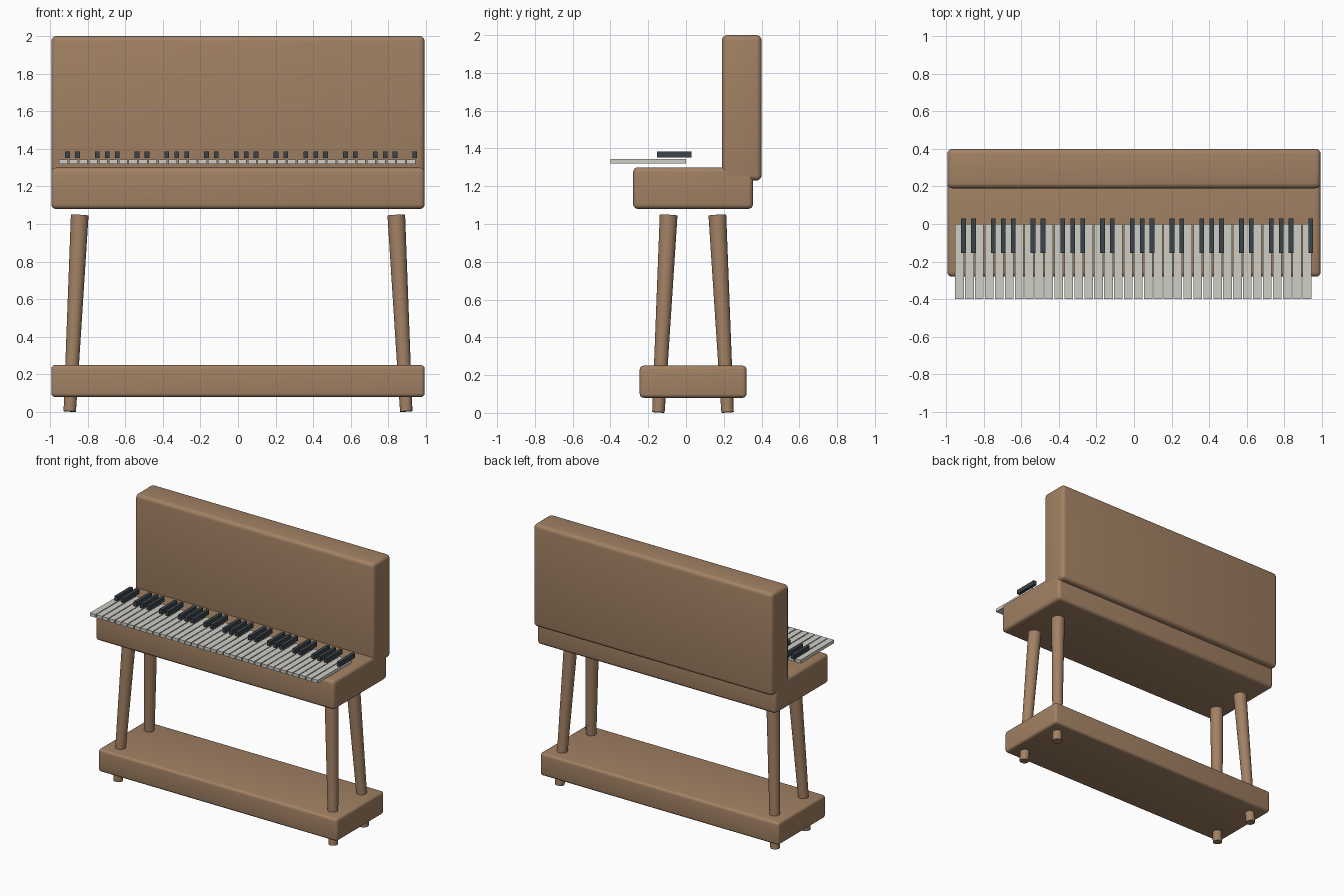
import bpy, bmesh, math
from mathutils import Vector, Matrix

if "Cube" in bpy.data.objects:
    bpy.data.objects.remove(bpy.data.objects["Cube"], do_unlink=True)


def material(name, rgb):
    m = bpy.data.materials.new(name)
    m.use_nodes = True
    m.diffuse_color = (*rgb, 1)
    m.node_tree.nodes["Principled BSDF"].inputs["Base Color"].default_value = (*rgb, 1)
    return m


WOOD = material("warm wood", (0.36, 0.22, 0.127))
IVORY = material("ivory", (0.62, 0.61, 0.56))
EBONY = material("ebony", (0.045, 0.06, 0.07))


def add_box(bm, low, high):
    low, high = Vector(low), Vector(high)
    place = Matrix.Translation((low + high) / 2) @ Matrix.Diagonal((*(high - low), 1))
    bmesh.ops.create_cube(bm, size=1, matrix=place)


def finish(bm, name, mat, smooth=False):
    mesh = bpy.data.meshes.new(name)
    bm.to_mesh(mesh)
    bm.free()
    mesh.materials.append(mat)
    obj = bpy.data.objects.new(name, mesh)
    bpy.context.collection.objects.link(obj)
    if smooth:
        bpy.ops.object.select_all(action="DESELECT")
        obj.select_set(True)
        bpy.context.view_layer.objects.active = obj
        bpy.ops.object.shade_smooth_by_angle(angle=math.radians(40))
    return obj


def rounded_box(name, low, high, radius):
    bm = bmesh.new()
    add_box(bm, low, high)
    bmesh.ops.bevel(bm, geom=bm.edges[:], offset=radius, segments=4,
                    profile=0.5, affect="EDGES")
    return finish(bm, name, WOOD, True)


def leg(name, bottom, top, r_bottom, r_top):
    bottom, top = Vector(bottom), Vector(top)
    axis = top - bottom
    turn = axis.to_track_quat("Z", "Y").to_matrix().to_4x4()
    bm = bmesh.new()
    bmesh.ops.create_cone(bm, cap_ends=True, segments=32, radius1=r_bottom,
                          radius2=r_top, depth=axis.length,
                          matrix=Matrix.Translation((bottom + top) / 2) @ turn)
    return finish(bm, name, WOOD, True)


# Wooden body
rounded_box("back_panel", (-0.993, 0.19, 1.23), (0.993, 0.4, 2.0), 0.028)
rounded_box("key_bed", (-0.993, -0.28, 1.08), (0.993, 0.355, 1.3), 0.025)
rounded_box("base_shelf", (-0.993, -0.245, 0.08), (0.993, 0.32, 0.25), 0.02)

# Four splayed, tapered legs passing through the shelf
for x_name, sx in (("left", 1), ("right", -1)):
    for y_name, sy in (("front", -1), ("back", 1)):
        leg(f"{y_name}_{x_name}_leg",
            (sx * 0.895, 0.037 + sy * 0.183, 0.003),
            (sx * 0.842, 0.037 + sy * 0.129, 1.047), 0.033, 0.047)

# Keyboard: white keys side by side, black keys over the gaps in twos and threes
COUNT, START, PITCH = 36, -0.951, 0.0528
white, black = bmesh.new(), bmesh.new()
for i in range(COUNT):
    x = START + i * PITCH
    add_box(white, (x, -0.4, 1.319), (x + 0.046, 0.0, 1.343))
    if i % 7 not in (2, 6):
        mid = x + 0.044
        add_box(black, (mid - 0.0125, -0.153, 1.352), (mid + 0.0125, 0.03, 1.385))
finish(white, "white_keys", IVORY)
finish(black, "black_keys", EBONY)
